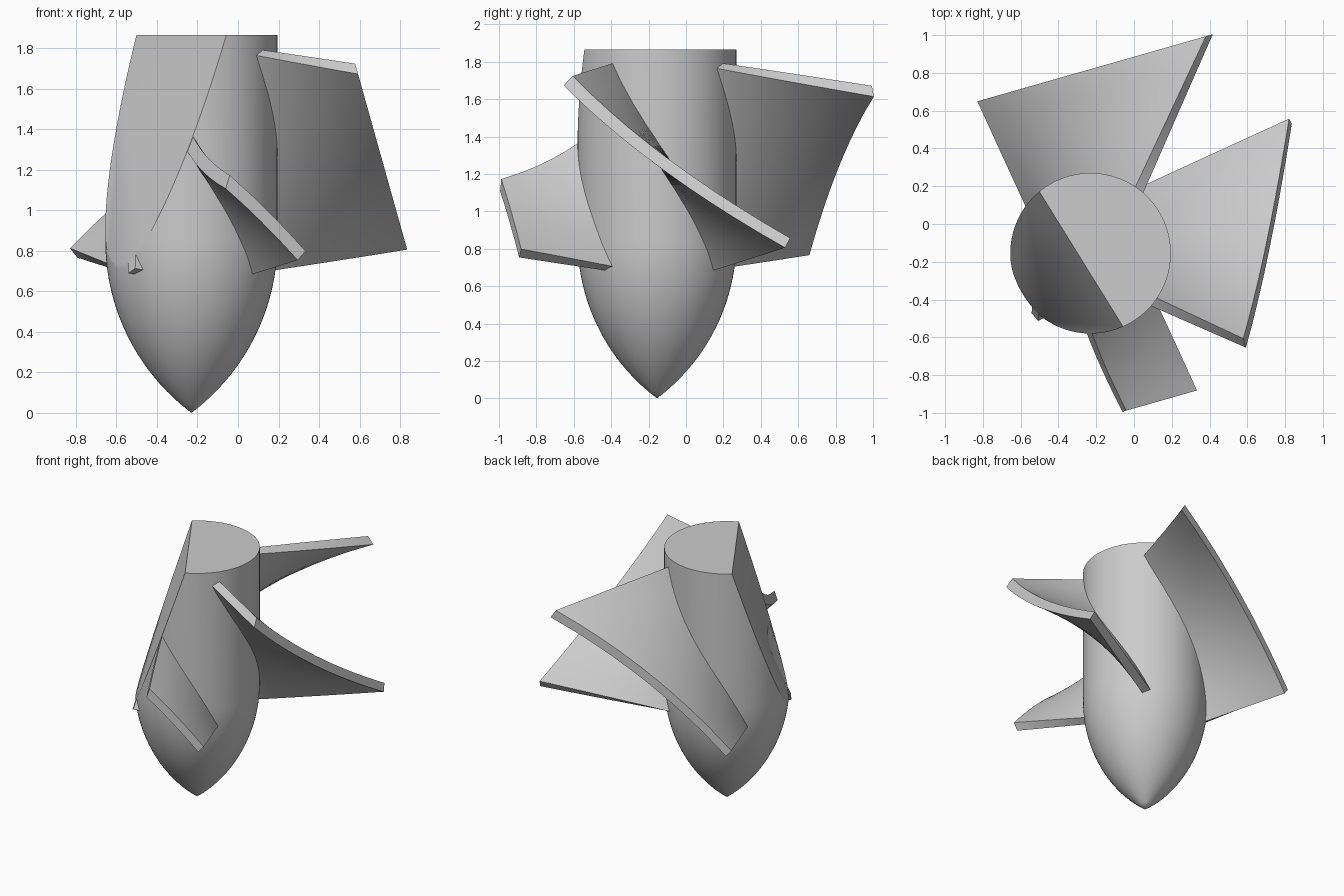
import bpy, bmesh, math
from mathutils import Vector, Matrix

if "Cube" in bpy.data.objects:
    bpy.data.objects.remove(bpy.data.objects["Cube"], do_unlink=True)

AXIS = Vector((-0.23, -0.155, 0))      # hub axis position
R, NOSE, TOP = 0.425, 0.85, 1.865      # hub radius, nose length, height

grey = bpy.data.materials.new("grey metal")
grey.use_nodes = True
grey.diffuse_color = (0.6, 0.6, 0.6, 1)
grey.node_tree.nodes["Principled BSDF"].inputs["Base Color"].default_value = (0.6, 0.6, 0.6, 1)


def trim(bm, normal, offset):
    """Cut away everything beyond the plane normal . p = offset and cap it."""
    n = Vector(normal)
    cut = bmesh.ops.bisect_plane(bm, geom=bm.verts[:] + bm.edges[:] + bm.faces[:], dist=1e-5,
                                 plane_co=n * offset / n.length_squared, plane_no=n,
                                 clear_outer=True)
    edges = [e for e in cut["geom_cut"] if isinstance(e, bmesh.types.BMEdge)]
    if edges:
        bmesh.ops.holes_fill(bm, edges=[e for e in bm.edges if e.is_boundary], sides=0)


def finish(bm, name):
    bmesh.ops.recalc_face_normals(bm, faces=bm.faces[:])
    mesh = bpy.data.meshes.new(name)
    bm.to_mesh(mesh)
    bm.free()
    mesh.materials.append(grey)
    ob = bpy.data.objects.new(name, mesh)
    ob.location = AXIS
    bpy.context.collection.objects.link(ob)
    bpy.ops.object.select_all(action="DESELECT")
    ob.select_set(True)
    bpy.context.view_layer.objects.active = ob
    bpy.ops.object.shade_smooth_by_angle(angle=math.radians(30))


SLOPE = (-0.85, -0.527, 0.32)          # slanted flat on the hub
SLOPE_OFFSET = 0.655

# Hub: ogive nose, straight barrel, flat top
bm = bmesh.new()
rho = (R * R + NOSE * NOSE) / (2 * R)
rows = 24
profile = [(0, 0, 0)]
for i in range(1, rows + 1):
    z = NOSE * i / rows
    profile.append((math.sqrt(rho ** 2 - (NOSE - z) ** 2) - rho + R, 0, z))
profile += [(R, 0, TOP), (0, 0, TOP)]
verts = [bm.verts.new(p) for p in profile]
edges = [bm.edges.new(pair) for pair in zip(verts, verts[1:])]
bmesh.ops.spin(bm, geom=verts + edges, cent=(0, 0, 0), axis=(0, 0, 1),
               angle=math.tau, steps=96, use_merge=True)
bmesh.ops.remove_doubles(bm, verts=bm.verts[:], dist=1e-5)
trim(bm, SLOPE, SLOPE_OFFSET)
finish(bm, "hub")


# Blades: twisted slabs, straight across the chord and along the span
def blade_mesh(inner=0.2, outer=1.4, thick=0.064, spans=20, chords=10):
    bm = bmesh.new()
    rings = []
    for i in range(spans + 1):
        x = inner + (outer - inner) * i / spans
        high = Vector((x, -0.106 - 0.453 * x, 1.833 - 0.165 * x))
        low = Vector((x, 0.198 + 0.473 * x, 0.652 + 0.17 * x))
        chord = (low - high).normalized()
        side = Vector((0, -chord.z, chord.y)) * thick / 2
        line = [high.lerp(low, j / chords) for j in range(chords + 1)]
        ring = [p + side for p in line] + [p - side for p in reversed(line)]
        rings.append([bm.verts.new(p) for p in ring])
    for a, b in zip(rings, rings[1:]):
        for j in range(len(a)):
            k = (j + 1) % len(a)
            bm.faces.new((a[j], a[k], b[k], b[j]))
    for ring in (rings[0], rings[-1]):
        for j in range(chords):
            bm.faces.new((ring[j], ring[j + 1], ring[-j - 2], ring[-j - 1]))
    return bm


# name, turn about the axis, tip plane
blades = [
    ("left_blade", 0, (1, 0, 0.28), 1.291),
    ("back_blade", 90, (-0.274, 0.962, 0), 0.938),
    ("right_blade_stub", 180, (-1, 0, 0), 0.9),
    ("front_blade", 270, (0.274, -0.962, 0), 0.853),
]
for name, turn, normal, offset in blades:
    bm = blade_mesh()
    bmesh.ops.rotate(bm, verts=bm.verts[:], cent=(0, 0, 0),
                     matrix=Matrix.Rotation(math.radians(turn), 3, "Z"))
    trim(bm, normal, offset)
    trim(bm, SLOPE, SLOPE_OFFSET - 0.002)
    finish(bm, name)
